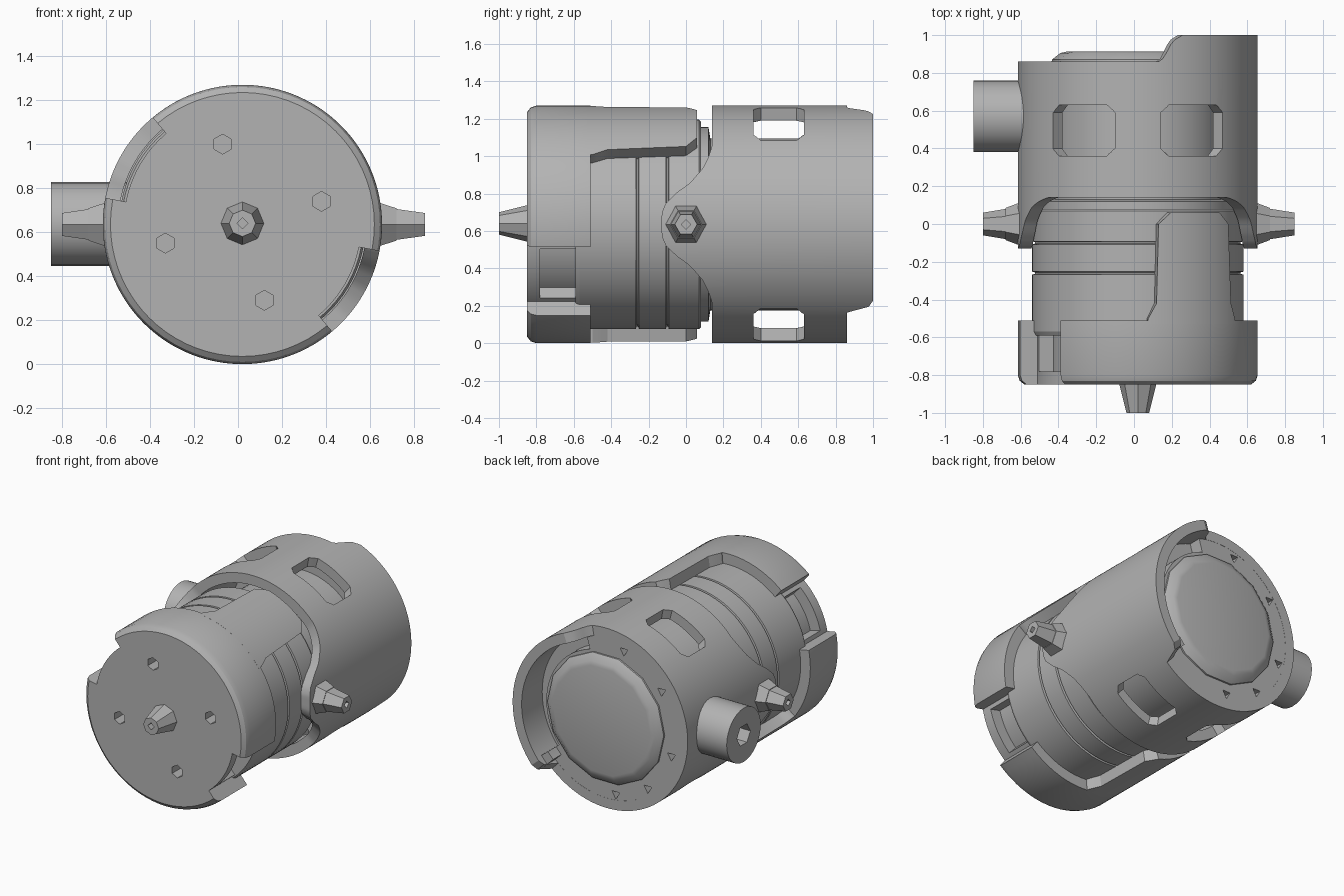
import bpy, bmesh
from math import cos, sin, radians, pi
from mathutils import Vector

cube = bpy.data.objects.get("Cube")
if cube:
    bpy.data.objects.remove(cube, do_unlink=True)

CX, CZ, R, WALL = 0.02, 0.635, 0.635, 0.565
grey = bpy.data.materials.new("plain_grey")
grey.use_nodes = True
grey.diffuse_color = (0.45, 0.45, 0.45, 1)
grey.node_tree.nodes["Principled BSDF"].inputs["Base Color"].default_value = (0.45, 0.45, 0.45, 1)


def polar(r, a, y):
    return Vector((CX + r * cos(radians(a)), y, CZ + r * sin(radians(a))))


def ramp(x, pts):
    """Piecewise linear lookup, clamped at both ends."""
    if x <= pts[0][0]:
        return pts[0][1]
    for (xa, ya), (xb, yb) in zip(pts, pts[1:]):
        if x <= xb:
            return ya + (yb - ya) * (x - xa) / (xb - xa)
    return pts[-1][1]


def finish(name, bm):
    bmesh.ops.recalc_face_normals(bm, faces=bm.faces)
    mesh = bpy.data.meshes.new(name)
    bm.to_mesh(mesh)
    bm.free()
    mesh.materials.append(grey)
    ob = bpy.data.objects.new(name, mesh)
    bpy.context.collection.objects.link(ob)
    return ob


def activate(ob):
    bpy.ops.object.select_all(action='DESELECT')
    ob.select_set(True)
    bpy.context.view_layer.objects.active = ob


def cut(ob, cutters):
    for c in cutters:
        m = ob.modifiers.new("cut", 'BOOLEAN')
        m.operation, m.solver, m.object = 'DIFFERENCE', 'EXACT', c
        activate(ob)
        bpy.ops.object.modifier_apply(modifier=m.name)
        bpy.data.objects.remove(c, do_unlink=True)


def sector(name, r0, r1, a0, a1, front, back, step=2):
    """Curved wall around the main axis; front and back are y values or functions of angle."""
    f = front if callable(front) else lambda a: front
    b = back if callable(back) else lambda a: back
    bm = bmesh.new()
    n = max(2, round((a1 - a0) / step))
    closed = a1 - a0 >= 360
    rings = []
    for i in range(n if closed else n + 1):
        a = a0 + (a1 - a0) * i / n
        rings.append([bm.verts.new(polar(r, a, y)) for r, y in
                      ((r0, f(a)), (r1, f(a)), (r1, b(a)), (r0, b(a)))])
    pairs = list(zip(rings, rings[1:])) + ([(rings[-1], rings[0])] if closed else [])
    for p, q in pairs:
        for k in range(4):
            bm.faces.new((p[k], p[(k + 1) % 4], q[(k + 1) % 4], q[k]))
    if not closed:
        bm.faces.new(rings[0])
        bm.faces.new(rings[-1])
    return finish(name, bm)


def lathe(name, profile, sides=72):
    """Solid of revolution about the main axis from (radius, y) pairs, capped at both ends."""
    bm = bmesh.new()
    rings = [[bm.verts.new(polar(r, 360 * i / sides, y)) for i in range(sides)] for r, y in profile]
    for p, q in zip(rings, rings[1:]):
        for i in range(sides):
            j = (i + 1) % sides
            bm.faces.new((p[i], p[j], q[j], q[i]))
    bm.faces.new(rings[0])
    bm.faces.new(rings[-1])
    return finish(name, bm)


def peg(name, start, end, r0, r1, sides):
    bm = bmesh.new()
    start, end = Vector(start), Vector(end)
    axis = end - start
    bmesh.ops.create_cone(bm, cap_ends=True, segments=sides, radius1=r0, radius2=r1, depth=axis.length)
    rot = Vector((0, 0, 1)).rotation_difference(axis).to_matrix().to_4x4()
    bmesh.ops.transform(bm, matrix=rot, verts=bm.verts)
    bmesh.ops.translate(bm, vec=(start + end) / 2, verts=bm.verts)
    return finish(name, bm)


parts = []

# Front cap with two notches, deeper pockets and four face holes
cap = lathe("front_cap", [(0.6, -0.85), (0.625, -0.83), (R, -0.8), (R, -0.51)])
cutters = []
for a in (130, 310):
    cutters.append(sector("notch", 0.54, 0.8, a, a + 39, -0.9, -0.4))
    cutters.append(sector("pocket", 0.46, 0.8, a + 3, a + 36, -0.78, -0.58))
for x, z in ((-0.07, 1.0), (0.38, 0.74), (0.12, 0.29), (-0.33, 0.55)):
    cutters.append(peg("face_hole", (x, -0.9, z), (x, -0.75, z), 0.045, 0.045, 6))
cut(cap, cutters)
parts.append(cap)

# Two arms reaching back from the cap
for label, turn in (("upper", 0), ("lower", 180)):
    tip = [(36, -0.5), (39, -0.42), (41, 0.0), (47, 0.06), (74, 0.06),
           (80, 0.0), (81, -0.42), (85, -0.5)]
    parts.append(sector(label + "_arm", 0.54, R, 36 + turn, 85 + turn, -0.53,
                        lambda a: ramp(a - turn, tip), step=1))

# Inner barrel with two grooves, stepping down to the hidden core
barrel = [(0.55, -0.59), (0.56, -0.57)]
for y in (-0.26, -0.1):
    barrel += [(0.56, y - 0.008), (0.545, y - 0.004), (0.545, y + 0.004), (0.56, y + 0.008)]
barrel += [(0.56, 0.07), (0.55, 0.08), (0.52, 0.08), (0.52, 0.12), (0.46, 0.13), (0.46, 0.75)]
parts.append(lathe("inner_barrel", barrel))


# Rear housing: side ears reach forward, raised rim at the back on one side
def ear_edge(a):
    return ramp(abs(R * sin(radians(a))),
                [(0.06, -0.13), (0.11, -0.11), (0.17, -0.05), (0.22, 0.02), (0.3, 0.09), (0.36, 0.12), (0.42, 0.14)])


def rim_edge(a):
    a = (a + 180) % 360 - 180
    return ramp(a, [(-47, 0.86), (-45, 0.97), (-40, 1.0), (68, 1.0), (73, 0.97), (77, 0.89), (79, 0.86)])


housing = sector("rear_housing", WALL, R, 0, 360, ear_edge, rim_edge)
slots = []
for a in (45, 101, 225, 281):
    slots.append(sector("slot", 0.52, 0.8, a, a + 34,
                        lambda t: ramp(t - a, [(0, 0.40), (4, 0.36), (30, 0.36), (34, 0.40)]),
                        lambda t: ramp(t - a, [(0, 0.59), (4, 0.63), (30, 0.63), (34, 0.59)])))
cut(housing, slots)
parts.append(housing)

# Rear plate with the channel beside the rim and small pits
plate = lathe("rear_plate", [(0.6, 0.7), (0.6, 0.859)])
cutters = [sector("channel", 0.47, 0.575, -38, 74, 0.77, 0.95)]
for a in (105, 145, 195, 232, 262):
    c = polar(0.525, a, 0)
    cutters.append(peg("pit", (c.x, 0.8, c.z), (c.x, 0.9, c.z), 0.035, 0.035, 3))
cut(plate, cutters)
parts.append(plate)
parts.append(sector("rim_hook", 0.5, 0.6, -45, -38, 0.8, 0.95))

# Faceted rear lid
parts.append(lathe("rear_lid", [(0.46, 0.8), (0.455, 0.87), (0.41, 0.905), (0.38, 0.912)], sides=14))

# Side port with hexagonal opening
port = peg("side_port", (-0.5, 0.57, 0.637), (-0.85, 0.57, 0.637), 0.19, 0.19, 32)
cut(port, [peg("port_hole", (-0.7, 0.57, 0.637), (-0.9, 0.57, 0.637), 0.075, 0.075, 6)])
parts.append(port)

# Tapered pegs on both ears and the front face
for label, root, neck, tip in (("left", 0.6, 0.72, 0.85), ("right", -0.56, -0.68, -0.80)):
    parts.append(peg(label + "_peg_base", (root, 0, CZ), (neck, 0, CZ), 0.13, 0.085, 6))
    pin = peg(label + "_peg", (root, 0, CZ), (tip, 0, CZ), 0.1, 0.06, 6)
    out = 0.05 if tip > 0 else -0.05
    cut(pin, [peg("peg_hole", (tip - out, 0, CZ), (tip + out, 0, CZ), 0.025, 0.025, 4)])
    parts.append(pin)
nose = peg("front_peg", (CX, -0.8, 0.64), (CX, -1.0, 0.64), 0.11, 0.06, 8)
cut(nose, [peg("nose_hole", (CX, -0.94, 0.64), (CX, -1.05, 0.64), 0.025, 0.025, 4)])
parts.append(nose)

for ob in parts:
    activate(ob)
    bpy.ops.object.shade_smooth_by_angle(angle=pi / 7)
